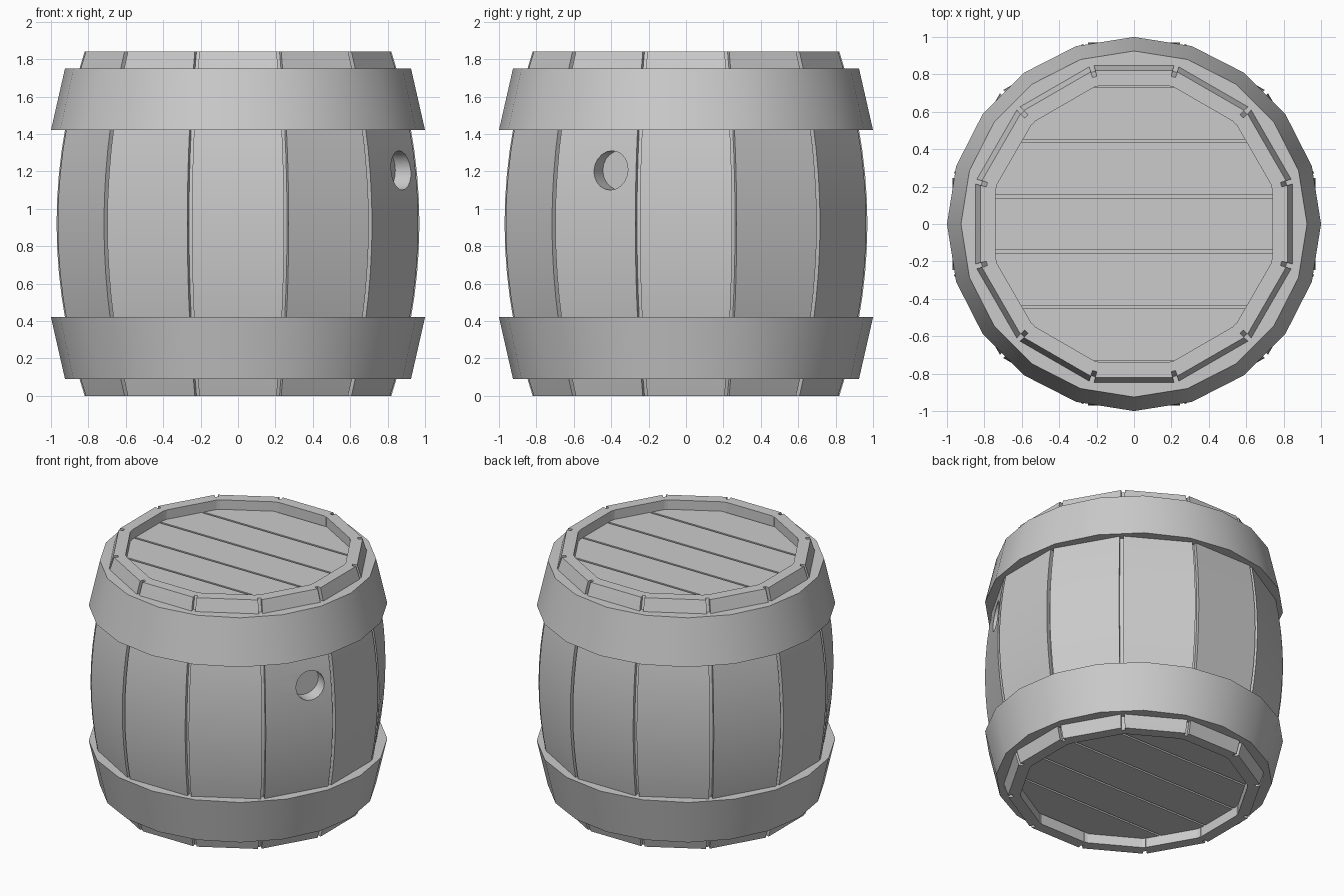
import bpy, bmesh
from math import pi, cos, sin, tan, radians
from mathutils import Vector, Matrix

if "Cube" in bpy.data.objects:
    bpy.data.objects.remove(bpy.data.objects["Cube"])

H = 1.84            # barrel height
STAVES = 12
HALF = pi / STAVES
GAP = 0.013         # half width of the groove between staves


def finish(bm, name, angle=25):
    bmesh.ops.recalc_face_normals(bm, faces=bm.faces)
    me = bpy.data.meshes.new(name)
    bm.to_mesh(me)
    bm.free()
    ob = bpy.data.objects.new(name, me)
    bpy.context.collection.objects.link(ob)
    if angle:
        smooth(ob, angle)
    return ob


def activate(ob):
    bpy.ops.object.select_all(action='DESELECT')
    ob.select_set(True)
    bpy.context.view_layer.objects.active = ob


def smooth(ob, angle):
    activate(ob)
    bpy.ops.object.shade_smooth_by_angle(angle=radians(angle))


def bridge(bm, loops, closed=False):
    pairs = list(zip(loops, loops[1:]))
    if closed:
        pairs.append((loops[-1], loops[0]))
    for a, b in pairs:
        n = len(a)
        for i in range(n):
            j = (i + 1) % n
            bm.faces.new((a[i], a[j], b[j], b[i]))


def stave_ring(bm, apothem, z, depth):
    # four points per stave: both outer corners and the groove floor
    pts = []
    h = apothem * tan(HALF) - GAP
    r = apothem / cos(HALF) - depth
    for k in range(STAVES):
        a = 2 * HALF * k
        n, t = Vector((cos(a), sin(a), 0)), Vector((-sin(a), cos(a), 0))
        c = a + HALF
        cn, ct = Vector((cos(c), sin(c), 0)), Vector((-sin(c), cos(c), 0))
        pts += [n * apothem - t * h, n * apothem + t * h,
                cn * r - ct * GAP * 0.9, cn * r + ct * GAP * 0.9]
    return [bm.verts.new((p.x, p.y, z)) for p in pts]


# barrel body: bulging grooved staves with a recess at each end
bm = bmesh.new()
rings = [stave_ring(bm, 0.74, 0.10, 0.005), stave_ring(bm, 0.74, 0, 0.005)]
for i in range(15):
    u = -1 + 2 * i / 14
    rings.append(stave_ring(bm, 0.97 - 0.15 * u * u, H / 2 * (1 + u), 0.035))
rings += [stave_ring(bm, 0.74, H, 0.005), stave_ring(bm, 0.74, H - 0.10, 0.005)]
bridge(bm, rings)
bm.faces.new(rings[0])
bm.faces.new(rings[-1])
body = finish(bm, "barrel_staves", None)

# bung hole, a blind round hole in one stave
n, t = Vector((cos(pi / 6), -sin(pi / 6), 0)), Vector((sin(pi / 6), cos(pi / 6), 0))
bm = bmesh.new()
rot = n.to_track_quat('Z', 'Y').to_matrix().to_4x4()
pos = n * (0.955 + 0.05) + t * 0.088 + Vector((0, 0, 1.205))
bmesh.ops.create_cone(bm, cap_ends=True, segments=20, radius1=0.105, radius2=0.105,
                      depth=0.29, matrix=Matrix.Translation(pos) @ rot)
cutter = finish(bm, "bung_hole_cutter", None)
cutter.hide_render = True
mod = body.modifiers.new("bung_hole", 'BOOLEAN')
mod.object = cutter
mod.operation = 'DIFFERENCE'
mod.solver = 'EXACT'
activate(body)
bpy.ops.object.modifier_apply(modifier=mod.name)
bpy.data.objects.remove(cutter)
smooth(body, 25)

# hoops: flared twenty-sided bands
for name, flip in (("lower_hoop", False), ("upper_hoop", True)):
    bm = bmesh.new()
    loops = []
    for r, z in ((0.80, 0.09), (0.925, 0.09), (1.0, 0.42), (0.88, 0.42)):
        z = H - z if flip else z
        loops.append([bm.verts.new((r * cos(i * pi / 10), r * sin(i * pi / 10), z))
                      for i in range(20)])
    bridge(bm, loops, closed=True)
    finish(bm, name)

# end planks: five boards per end, trimmed to the twelve-sided opening
R = 0.74 / cos(HALF)
for end, z0, z1 in (("bottom", 0.07, 0.13), ("top", H - 0.13, H - 0.07)):
    for k in range(-2, 3):
        bm = bmesh.new()
        loops = [[bm.verts.new((R * cos(HALF * (2 * i + 1)), R * sin(HALF * (2 * i + 1)), z))
                  for i in range(STAVES)] for z in (z0, z1)]
        bridge(bm, loops)
        for loop in loops:
            bm.faces.new(loop)
        for s in (-1, 1):
            bmesh.ops.bisect_plane(bm, geom=bm.verts[:] + bm.edges[:] + bm.faces[:],
                                   plane_co=(0, 0.295 * k + s * 0.14, 0),
                                   plane_no=(0, s, 0), clear_outer=True)
            bmesh.ops.holes_fill(bm, edges=[e for e in bm.edges if e.is_boundary])
        finish(bm, f"{end}_plank_{k + 3}")
